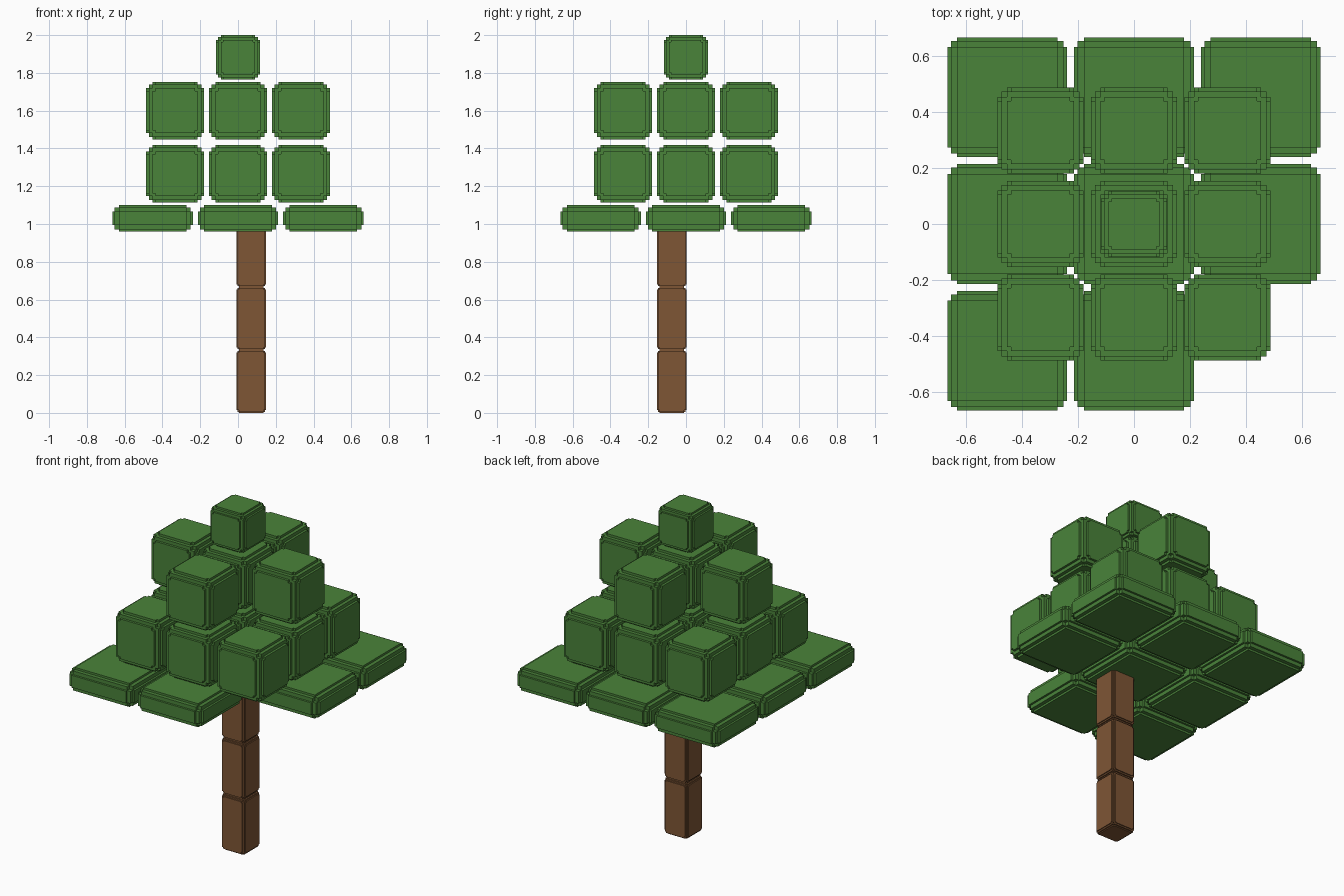
import bpy
import bmesh
from itertools import permutations
from mathutils import Matrix, Vector

cube = bpy.data.objects.get("Cube")
if cube:
    bpy.data.objects.remove(cube, do_unlink=True)


def make_material(name, rgb):
    mat = bpy.data.materials.new(name)
    mat.use_nodes = True
    color = (*rgb, 1)
    mat.diffuse_color = color
    mat.node_tree.nodes["Principled BSDF"].inputs["Base Color"].default_value = color
    return mat


leaf_green = make_material("leaf green", (0.068, 0.227, 0.042))
bark_brown = make_material("bark brown", (0.212, 0.093, 0.036))


def stepped_block(name, center, half, steps, mat):
    """Block whose edges step inward like stairs, made of nested boxes."""
    a, c, d = steps
    insets = set(permutations((0, c, d))) | set(permutations((a, a, c)))
    bm = bmesh.new()
    for inset in sorted(insets):
        size = [2 * (h - i) for h, i in zip(half, inset)]
        bmesh.ops.create_cube(bm, size=1, matrix=Matrix.Diagonal((*size, 1)))
    mesh = bpy.data.meshes.new(name)
    bm.to_mesh(mesh)
    bm.free()
    mesh.materials.append(mat)
    obj = bpy.data.objects.new(name, mesh)
    obj.location = Vector(center)
    bpy.context.collection.objects.link(obj)
    return obj


GRID = [(i, j) for i in (-1, 0, 1) for j in (-1, 0, 1)]
CUBE_STEPS = (0.014, 0.034, 0.048)

# Trunk: three stacked blocks, set off centre
for k in range(3):
    stepped_block(f"trunk_block_{k + 1}", (0.07, -0.075, 0.167 + k * 0.333),
                  (0.078, 0.078, 0.167), (0.006, 0.014, 0.02), bark_brown)

# Lowest foliage: flat slabs with one corner left open
for i, j in GRID:
    if (i, j) != (1, -1):
        stepped_block("leaf_slab", (i * 0.452, j * 0.452, 1.03),
                      (0.213, 0.213, 0.07), (0.012, 0.034, 0.034), leaf_green)

# Middle foliage: full three by three layer
for i, j in GRID:
    stepped_block("lower_leaf_cube", (i * 0.333, j * 0.333, 1.266),
                  (0.153,) * 3, CUBE_STEPS, leaf_green)

# Upper foliage: plus-shaped layer
for i, j in GRID:
    if i * j == 0:
        stepped_block("upper_leaf_cube", (i * 0.333, j * 0.333, 1.6),
                      (0.153,) * 3, CUBE_STEPS, leaf_green)

# Tip
stepped_block("top_leaf_cube", (0, 0, 1.883), (0.117,) * 3,
              [s * 0.765 for s in CUBE_STEPS], leaf_green)
